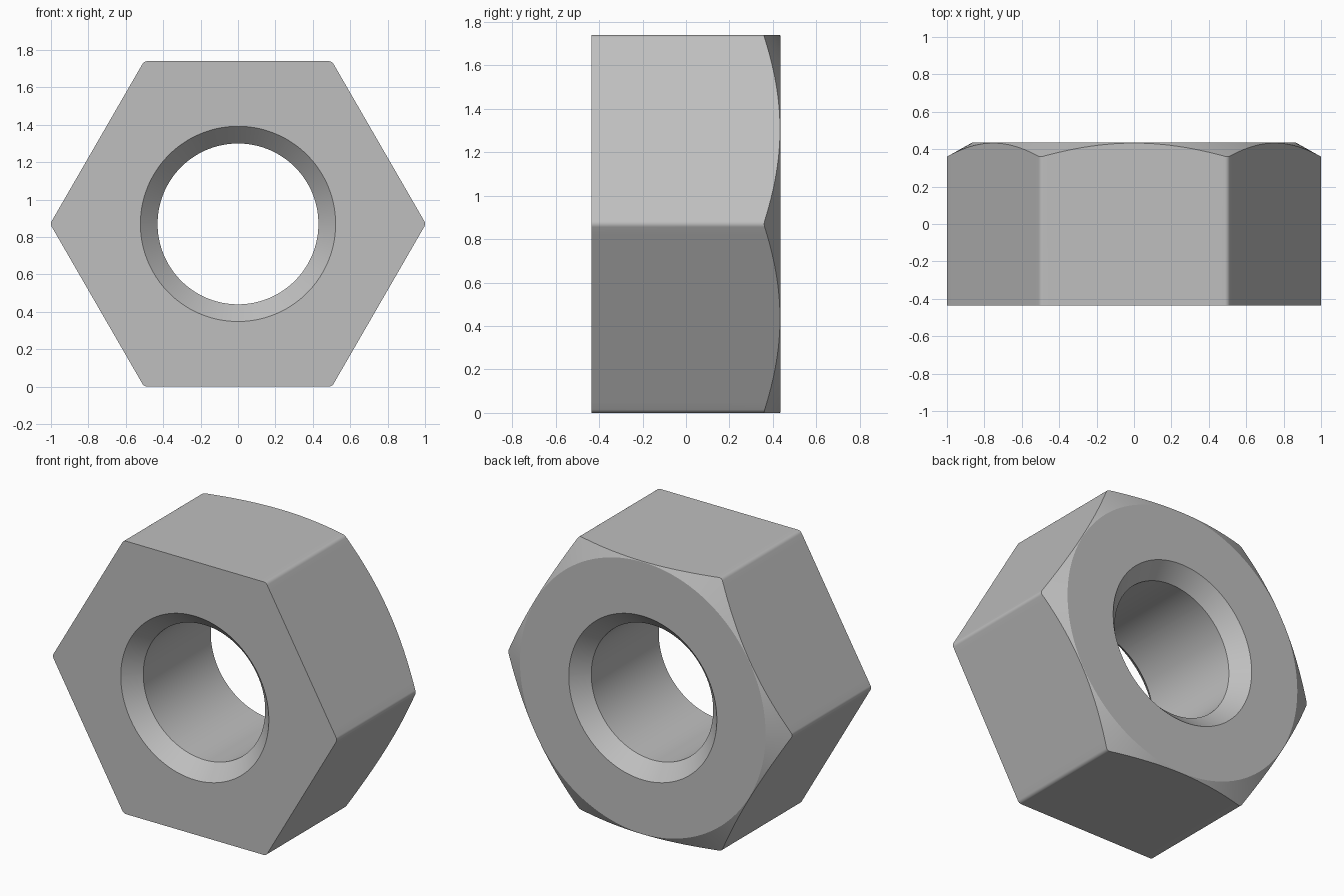
import bpy, bmesh, math

cube = bpy.data.objects.get("Cube")
if cube:
    bpy.data.objects.remove(cube, do_unlink=True)

APOTHEM, HALF, FILLET = 0.87, 0.435, 0.03
BORE, SINK, SINK_DEPTH = 0.43, 0.522, 0.095
CHAMFER_R, CHAMFER_SLOPE = 0.866, 0.56
ARC_STEPS, EDGE_STEPS = 6, 24


def hexagon_outline():
    """Rounded hexagon as (angle, radius) pairs, with corners on the x axis."""
    points = []
    centre_dist = (APOTHEM - FILLET) / math.cos(math.pi / 6)
    for side in range(6):
        corner = side * math.pi / 3
        for i in range(ARC_STEPS + 1):
            a = corner + math.pi / 3 * (i / ARC_STEPS - 0.5)
            points.append((centre_dist * math.cos(corner) + FILLET * math.cos(a),
                           centre_dist * math.sin(corner) + FILLET * math.sin(a)))
        # Points along the flat towards the next corner
        normal = corner + math.pi / 6
        half = centre_dist / 2
        for i in range(1, EDGE_STEPS):
            t = half * (2 * i / EDGE_STEPS - 1)
            points.append((APOTHEM * math.cos(normal) - t * math.sin(normal),
                           APOTHEM * math.sin(normal) + t * math.cos(normal)))
    return [(math.atan2(z, x), math.hypot(x, z)) for x, z in points]


def section(radius):
    """Closed radial cross-section as (radius, depth) pairs."""
    return [(BORE, -HALF + SINK_DEPTH), (SINK, -HALF), (radius, -HALF),
            (radius, HALF - (radius - CHAMFER_R) * CHAMFER_SLOPE),
            (CHAMFER_R, HALF), (SINK, HALF), (BORE, HALF - SINK_DEPTH)]


# Nut body: a cross-section swept around the rounded hexagon
bm = bmesh.new()
columns = [[bm.verts.new((r * math.cos(a), y, APOTHEM + r * math.sin(a)))
            for r, y in section(radius)] for a, radius in hexagon_outline()]
for k, col in enumerate(columns):
    nxt = columns[(k + 1) % len(columns)]
    for j in range(len(col)):
        n = (j + 1) % len(col)
        bm.faces.new((col[j], col[n], nxt[n], nxt[j]))
bmesh.ops.recalc_face_normals(bm, faces=bm.faces)
mesh = bpy.data.meshes.new("hex_nut")
bm.to_mesh(mesh)
bm.free()
nut = bpy.data.objects.new("hex_nut", mesh)
bpy.context.collection.objects.link(nut)

# Plain grey metal
grey = bpy.data.materials.new("grey_metal")
grey.use_nodes = True
colour = (0.52, 0.52, 0.52, 1)
grey.diffuse_color = colour
grey.node_tree.nodes["Principled BSDF"].inputs["Base Color"].default_value = colour
mesh.materials.append(grey)

# Smooth round surfaces, crisp edges
bpy.ops.object.select_all(action="DESELECT")
nut.select_set(True)
bpy.context.view_layer.objects.active = nut
bpy.ops.object.shade_smooth_by_angle(angle=math.radians(25))
